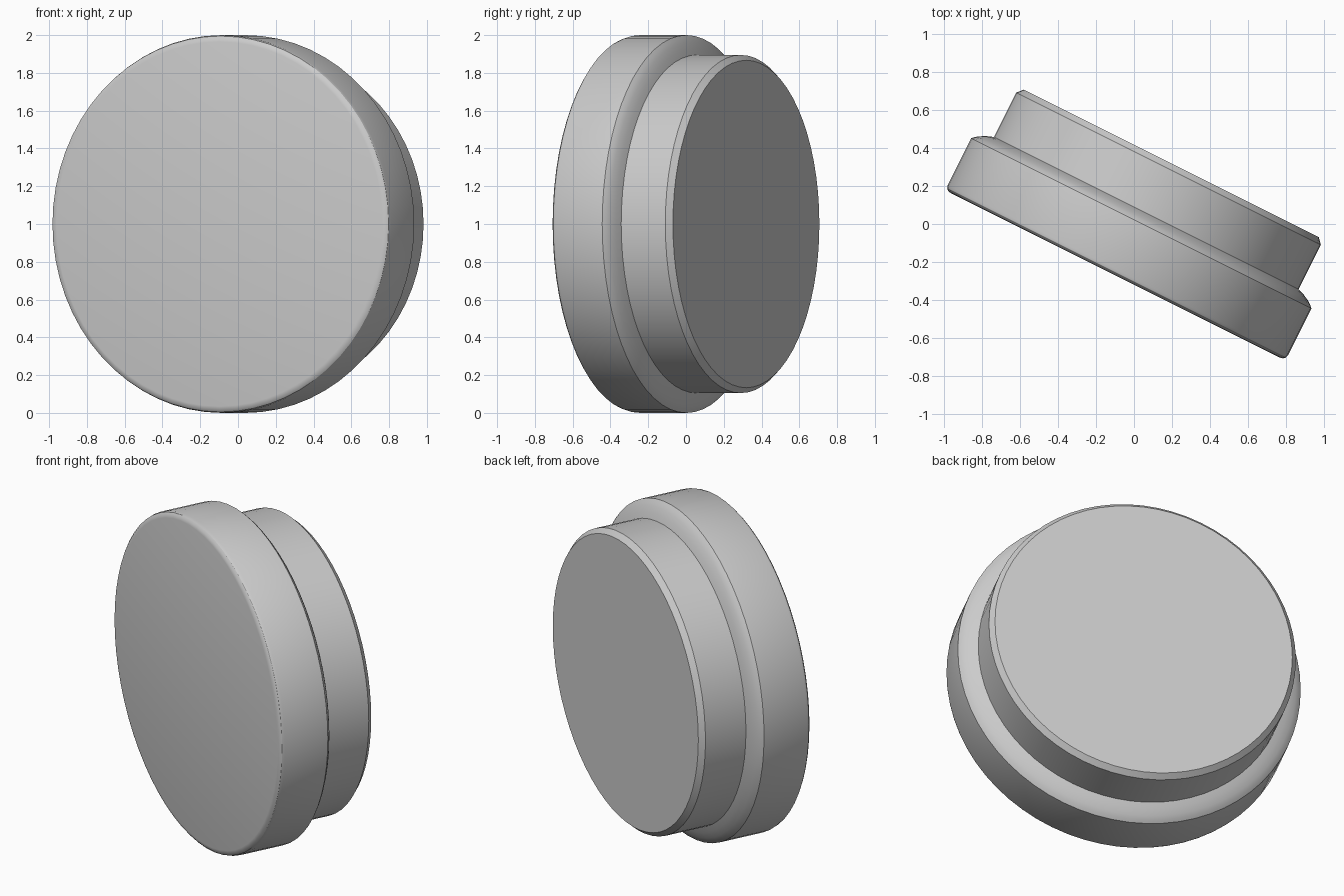
import bpy, bmesh, math
from mathutils import Matrix, Vector

if "Cube" in bpy.data.objects:
    bpy.data.objects.remove(bpy.data.objects["Cube"])

SIDES = 64

# Half profile: (radius, distance along the axis), front face to back face
PROFILE = [(0.965, -0.286), (0.983, -0.282), (0.995, -0.272), (1.0, -0.256),
           (1.0, 0.02), (0.985, 0.035), (0.965, 0.049), (0.93, 0.067), (0.895, 0.08),
           (0.895, 0.341), (0.867, 0.372)]


def lathe(name, profile, matrix):
    bm = bmesh.new()
    rings = []
    for r, h in profile:
        rings.append([bm.verts.new((r * math.cos(a), r * math.sin(a), h))
                      for a in (2 * math.pi * i / SIDES for i in range(SIDES))])
    for low, high in zip(rings, rings[1:]):
        for i in range(SIDES):
            j = (i + 1) % SIDES
            bm.faces.new((low[i], low[j], high[j], high[i]))
    # Flat front and back caps
    bm.faces.new(rings[0][::-1])
    bm.faces.new(rings[-1])
    bm.transform(matrix)
    mesh = bpy.data.meshes.new(name)
    bm.to_mesh(mesh)
    bm.free()
    obj = bpy.data.objects.new(name, mesh)
    bpy.context.collection.objects.link(obj)
    return obj


# Stepped disc standing on its rim, turned about z
turn = -math.atan(0.5)
placement = (Matrix.Translation((0, 0, 1)) @ Matrix.Rotation(turn, 4, 'Z')
             @ Matrix.Rotation(-math.pi / 2, 4, 'X'))
disc = lathe("stepped_disc", PROFILE, placement)

# Centre on x and y
for axis in (0, 1):
    vals = [v.co[axis] for v in disc.data.vertices]
    shift = Vector((0, 0, 0))
    shift[axis] = -(min(vals) + max(vals)) / 2
    disc.data.transform(Matrix.Translation(shift))

bpy.context.view_layer.objects.active = disc
disc.select_set(True)
bpy.ops.object.shade_smooth_by_angle(angle=math.radians(29))
